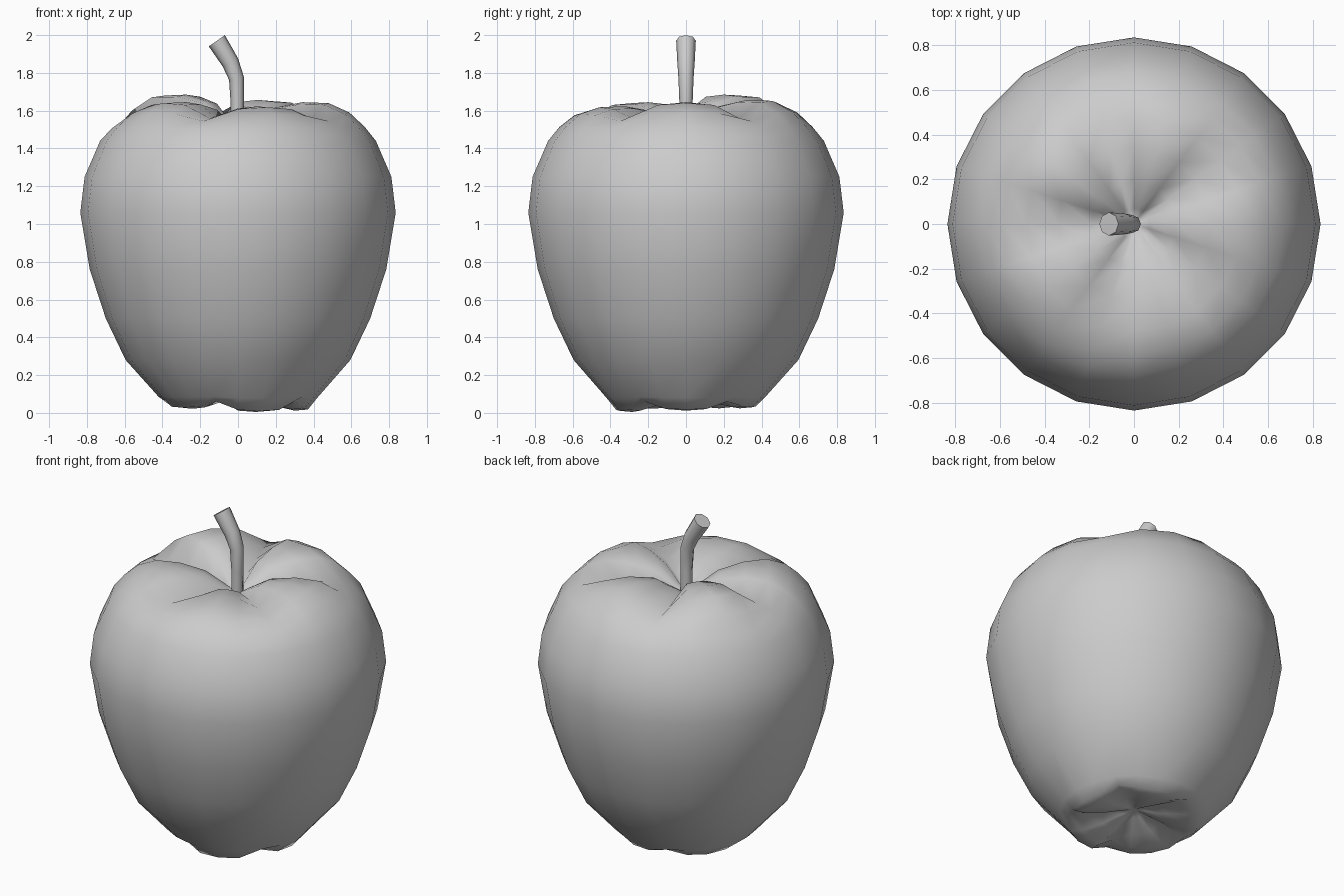
import bpy, bmesh
from math import sin, cos, radians
from mathutils import Vector

if "Cube" in bpy.data.objects:
    bpy.data.objects.remove(bpy.data.objects["Cube"])

SIDES = 20


def bridge(bm, a, b):
    n = len(a)
    for i in range(n):
        bm.faces.new((a[i], a[(i + 1) % n], b[(i + 1) % n], b[i]))


def finish(bm, name):
    bmesh.ops.recalc_face_normals(bm, faces=bm.faces)
    mesh = bpy.data.meshes.new(name)
    bm.to_mesh(mesh)
    bm.free()
    ob = bpy.data.objects.new(name, mesh)
    bpy.context.collection.objects.link(ob)
    return ob


# Fruit profile: radius, lobe height, crease height, share of lobe variation
profile = [
    (0.06, 0.085, 0.10, 0.2), (0.18, 0.04, 0.09, 0.6), (0.30, 0.012, 0.07, 1),
    (0.37, 0.018, 0.06, 1), (0.42, 0.08, 0.085, 0.3), (0.595, 0.28, 0.28, 0),
    (0.70, 0.50, 0.50, 0), (0.785, 0.76, 0.76, 0), (0.835, 1.06, 1.06, 0),
    (0.812, 1.25, 1.25, 0), (0.73, 1.44, 1.44, 0), (0.67, 1.515, 1.505, 0),
    (0.59, 1.59, 1.545, 0.4), (0.48, 1.64, 1.56, 1), (0.34, 1.645, 1.55, 1),
    (0.19, 1.615, 1.535, 0.8), (0.07, 1.54, 1.505, 0.2)]
top_lift = [0.0, 0.012, 0.04, 0.0, -0.022]
base_lift = [0.0, 0.012, 0.012, 0.01, -0.007]

bm = bmesh.new()
rings = []
for r, lobe, crease, share in profile:
    lift = top_lift if lobe > 1 else base_lift
    ring = []
    for i in range(SIDES):
        a = radians(i * 18)
        phase = i % 4
        k = ((i + 1) // 4) % 5
        if phase == 2:
            z = crease
        else:
            z = lobe + lift[k] * share
            if phase != 0:
                z += (crease - lobe) * 0.12
        ring.append(bm.verts.new((r * cos(a), r * sin(a), z)))
    rings.append(ring)
for a, b in zip(rings, rings[1:]):
    bridge(bm, a, b)
for ring, z in ((rings[0], 0.105), (rings[-1], 1.49)):
    c = bm.verts.new((0, 0, z))
    for i in range(SIDES):
        bm.faces.new((ring[i], ring[(i + 1) % SIDES], c))
fruit = finish(bm, "fruit")
for p in fruit.data.polygons:
    p.use_smooth = True

# Stem: x, z, radius, tilt of each section
path = [(-0.005, 1.45, 0.034, 0), (-0.004, 1.64, 0.035, 0),
        (-0.008, 1.77, 0.040, 12), (-0.04, 1.855, 0.046, 28),
        (-0.112, 1.97, 0.052, 35)]
bm = bmesh.new()
rings = []
for x, z, r, tilt in path:
    t = radians(tilt)
    u = Vector((cos(t), 0, sin(t)))
    v = Vector((0, 1, 0))
    rings.append([bm.verts.new(Vector((x, 0, z)) + u * r * cos(radians(45 * i))
                               + v * r * sin(radians(45 * i))) for i in range(8)])
for a, b in zip(rings, rings[1:]):
    bridge(bm, a, b)
bm.faces.new(rings[0])
bm.faces.new(rings[-1])
stem = finish(bm, "stem")
bpy.context.view_layer.objects.active = stem
stem.select_set(True)
bpy.ops.object.shade_smooth_by_angle(angle=radians(50))
